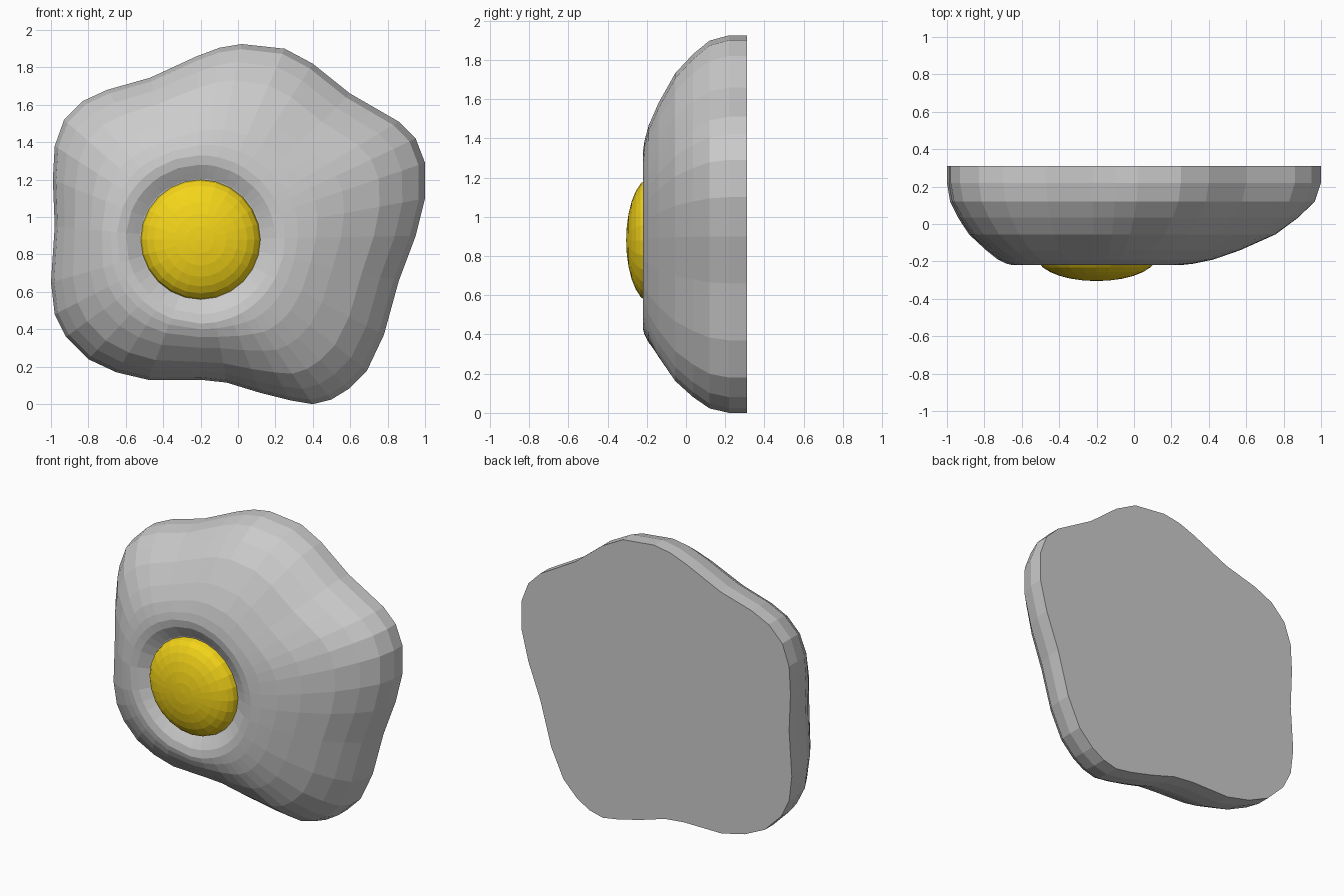
import bpy, bmesh
from math import atan2, cos, sin, pi
from mathutils import Matrix

if "Cube" in bpy.data.objects:
    bpy.data.objects.remove(bpy.data.objects["Cube"])

CX, CZ = -0.20, 0.88  # yolk centre

# Wavy outline of the egg white, seen from the front (x, z)
outline = [(0.02, 1.925), (0.25, 1.90), (0.40, 1.82), (0.60, 1.66), (0.73, 1.585),
           (0.86, 1.51), (0.95, 1.42), (1.0, 1.29), (1.0, 1.10), (0.95, 0.90),
           (0.86, 0.66), (0.78, 0.37), (0.69, 0.18), (0.59, 0.08), (0.50, 0.025),
           (0.40, 0.0), (0.28, 0.02), (0.12, 0.06), (-0.06, 0.115), (-0.20, 0.13),
           (-0.48, 0.13), (-0.65, 0.17), (-0.80, 0.24), (-0.92, 0.36), (-0.98, 0.48),
           (-1.0, 0.65), (-0.98, 0.95), (-0.99, 1.20), (-0.98, 1.38), (-0.93, 1.52),
           (-0.83, 1.62), (-0.70, 1.68), (-0.47, 1.745), (-0.22, 1.86), (-0.10, 1.905)]

# Dome profile: (blend from inner rim to outline, y)
dome = [(1.0, 0.31), (1.0, 0.22), (0.955, 0.12), (0.84, 0.035), (0.68, -0.055),
        (0.43, -0.14), (0.24, -0.19), (0.10, -0.212), (0.0, -0.22)]
# Dimple around the yolk: (radius, y)
dimple = [(0.40, -0.212), (0.36, -0.19), (0.325, -0.17), (0.28, -0.16)]
RIM = 0.45


def circle_point(x, z, r):
    a = atan2(z - CZ, x - CX)
    return CX + r * cos(a), CZ + r * sin(a)


def add_object(name, bm):
    bmesh.ops.recalc_face_normals(bm, faces=bm.faces)
    mesh = bpy.data.meshes.new(name)
    bm.to_mesh(mesh)
    bm.free()
    obj = bpy.data.objects.new(name, mesh)
    bpy.context.collection.objects.link(obj)
    return obj


# Egg white: rings lofted from the flat back to the dimple
bm = bmesh.new()
rings = []
for s, y in dome:
    ring = []
    for x, z in outline:
        rx, rz = circle_point(x, z, RIM)
        ring.append(bm.verts.new((rx + (x - rx) * s, y, rz + (z - rz) * s)))
    rings.append(ring)
for r, y in dimple:
    ring = []
    for x, z in outline:
        px, pz = circle_point(x, z, r)
        ring.append(bm.verts.new((px, y, pz)))
    rings.append(ring)
n = len(outline)
for a, b in zip(rings, rings[1:]):
    for i in range(n):
        j = (i + 1) % n
        bm.faces.new((a[i], a[j], b[j], b[i]))
bm.faces.new(rings[0])
bm.faces.new(rings[-1])
add_object("egg_white", bm)

# Yolk: flattened ball set into the dimple
bm = bmesh.new()
bmesh.ops.create_uvsphere(bm, u_segments=24, v_segments=14, radius=1.0)
bm.transform(Matrix.Translation((CX, -0.175, CZ))
             @ Matrix.Diagonal((0.32, 0.13, 0.32, 1))
             @ Matrix.Rotation(pi / 2, 4, 'X'))
yolk = add_object("yolk", bm)
mat = bpy.data.materials.new("yolk_yellow")
mat.diffuse_color = (0.9, 0.66, 0.01, 1)
mat.use_nodes = True
mat.node_tree.nodes["Principled BSDF"].inputs["Base Color"].default_value = mat.diffuse_color
yolk.data.materials.append(mat)
